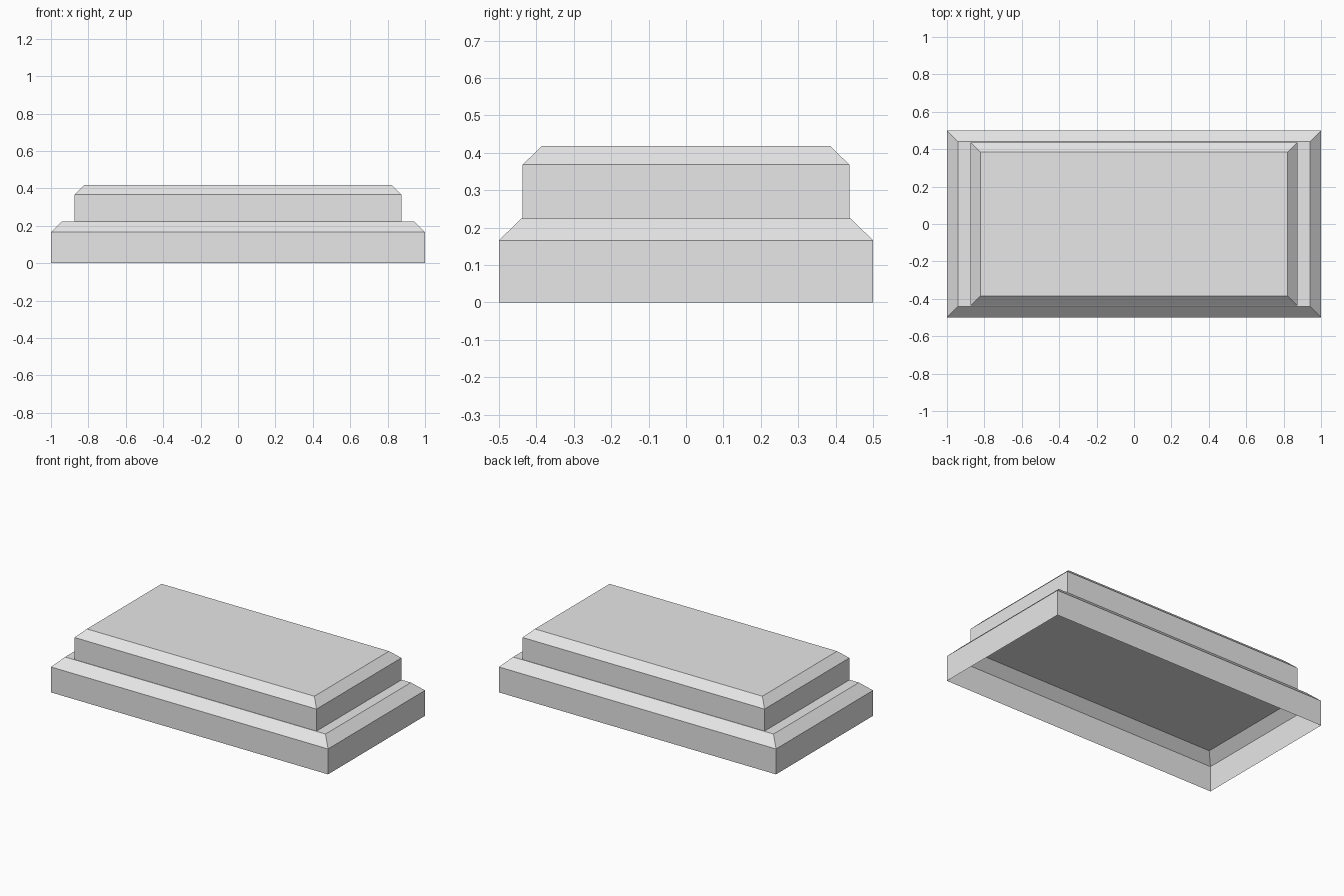
import bpy
import bmesh

cube = bpy.data.objects.get("Cube")
if cube:
    bpy.data.objects.remove(cube, do_unlink=True)

# Single plain stone colour
stone = bpy.data.materials.new("light_grey_stone")
stone.use_nodes = True
colour = (0.8, 0.8, 0.8, 1.0)
stone.diffuse_color = colour
stone.node_tree.nodes["Principled BSDF"].inputs["Base Color"].default_value = colour


def tier(name, half_x, half_y, levels):
    """Open-bottomed slab: rectangular rings of (inset, height), capped on top."""
    bm = bmesh.new()
    rings = []
    for inset, z in levels:
        x, y = half_x - inset, half_y - inset
        rings.append([bm.verts.new((sx * x, sy * y, z))
                      for sx, sy in ((-1, -1), (1, -1), (1, 1), (-1, 1))])
    for low, high in zip(rings, rings[1:]):
        for i in range(4):
            j = (i + 1) % 4
            bm.faces.new((low[i], low[j], high[j], high[i]))
    bm.faces.new(rings[-1])
    mesh = bpy.data.meshes.new(name)
    bm.to_mesh(mesh)
    bm.free()
    mesh.materials.append(stone)
    obj = bpy.data.objects.new(name, mesh)
    bpy.context.collection.objects.link(obj)
    return obj


# Wide bottom step with a bevelled upper edge
tier("lower_step", 1.0, 0.5, [(0, 0), (0, 0.166), (0.06, 0.224)])

# Narrower top step resting on it
tier("upper_step", 0.873, 0.437, [(0, 0.224), (0, 0.368), (0.052, 0.418)])
